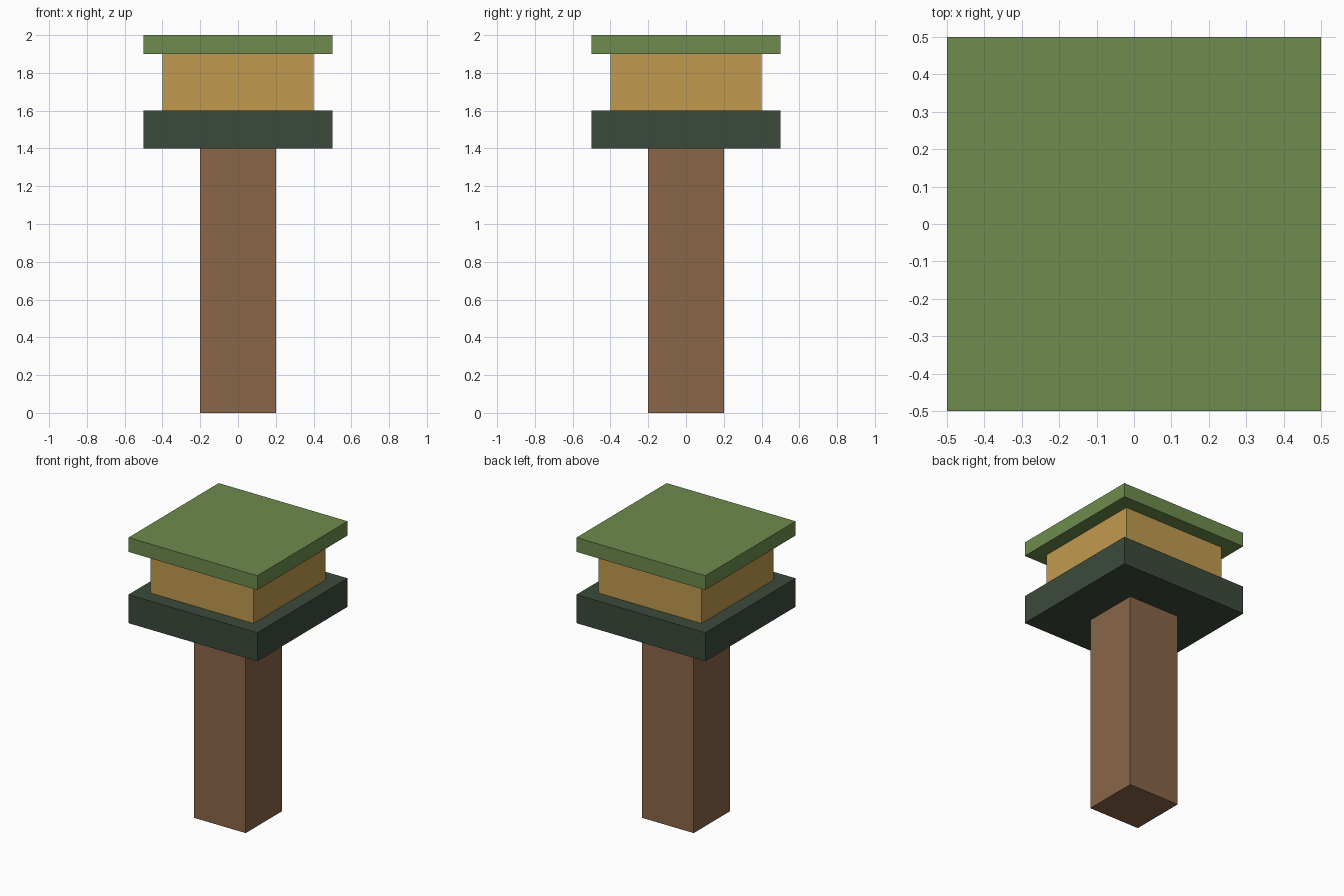
import bpy
import bmesh

cube = bpy.data.objects.get("Cube")
if cube:
    bpy.data.objects.remove(cube, do_unlink=True)


def linear(c):
    c /= 255
    return c / 12.92 if c <= 0.04045 else ((c + 0.055) / 1.055) ** 2.4


def make_material(name, rgb):
    mat = bpy.data.materials.new(name)
    mat.use_nodes = True
    colour = (*[linear(c) for c in rgb], 1.0)
    mat.diffuse_color = colour
    bsdf = next(n for n in mat.node_tree.nodes if n.type == "BSDF_PRINCIPLED")
    bsdf.inputs["Base Color"].default_value = colour
    return mat


def make_block(name, width, bottom, top, mat):
    """Square block centred on the z axis, spanning bottom to top."""
    bm = bmesh.new()
    bmesh.ops.create_cube(bm, size=1.0)
    bmesh.ops.scale(bm, vec=(width, width, top - bottom), verts=bm.verts)
    bmesh.ops.translate(bm, vec=(0, 0, (top + bottom) / 2), verts=bm.verts)
    mesh = bpy.data.meshes.new(name)
    bm.to_mesh(mesh)
    bm.free()
    mesh.materials.append(mat)
    obj = bpy.data.objects.new(name, mesh)
    bpy.context.collection.objects.link(obj)


# Stacked parts from the ground up: name, width, bottom, top, material, sRGB
parts = [
    ("post", 0.4, 0.0, 1.4, "brown wood", (138, 102, 72)),
    ("platform", 1.0, 1.4, 1.6, "dark green", (60, 74, 60)),
    ("lamp_box", 0.8, 1.6, 1.9, "amber", (193, 155, 78)),
    ("roof", 1.0, 1.9, 2.0, "leaf green", (110, 139, 78)),
]
for name, width, bottom, top, mat_name, rgb in parts:
    make_block(name, width, bottom, top, make_material(mat_name, rgb))
